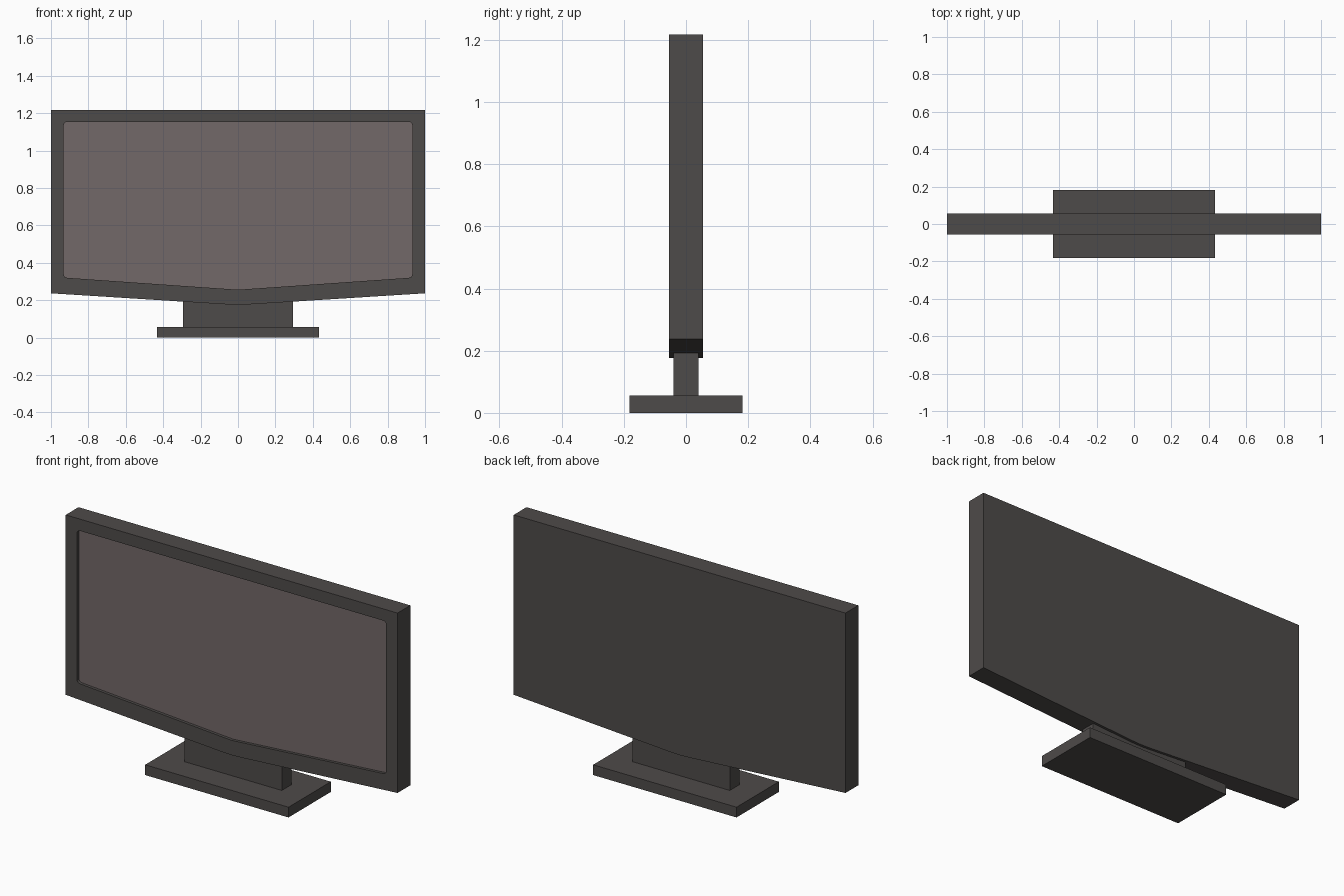
import bpy, bmesh
from mathutils import Vector

if "Cube" in bpy.data.objects:
    bpy.data.objects.remove(bpy.data.objects["Cube"])


def material(name, rgb):
    m = bpy.data.materials.new(name)
    m.diffuse_color = (*rgb, 1)
    m.use_nodes = True
    m.node_tree.nodes["Principled BSDF"].inputs["Base Color"].default_value = m.diffuse_color
    return m


FRAME = material("charcoal_plastic", (0.076, 0.070, 0.067))
SCREEN = material("grey_screen", (0.171, 0.138, 0.138))


def rounded(points, cuts, steps=4):
    """Round each corner of a 2D outline, starting the given distance from it."""
    out = []
    for i, (p, d) in enumerate(zip(points, cuts)):
        p = Vector(p)
        if d == 0:
            out.append(p)
            continue
        a = p + (Vector(points[i - 1]) - p).normalized() * d
        b = p + (Vector(points[(i + 1) % len(points)]) - p).normalized() * d
        for k in range(steps + 1):
            t = k / steps
            out.append(a * (1 - t) ** 2 + p * 2 * t * (1 - t) + b * t * t)
    return out


def slab(name, outline, y0, y1, mat):
    """Extrude an x-z outline from y0 to y1."""
    bm = bmesh.new()
    face = bm.faces.new([bm.verts.new((p[0], y0, p[1])) for p in outline])
    new = bmesh.ops.extrude_face_region(bm, geom=[face])["geom"]
    verts = [g for g in new if isinstance(g, bmesh.types.BMVert)]
    bmesh.ops.translate(bm, verts=verts, vec=(0, y1 - y0, 0))
    bmesh.ops.recalc_face_normals(bm, faces=bm.faces)
    me = bpy.data.meshes.new(name)
    bm.to_mesh(me)
    bm.free()
    me.materials.append(mat)
    ob = bpy.data.objects.new(name, me)
    bpy.context.collection.objects.link(ob)
    return ob


def house(half, top, side, tip):
    """Rectangle whose bottom edge dips to a shallow point."""
    return [(-half, top), (half, top), (half, side), (0, tip), (-half, side)]


def block(half, z0, z1):
    return [(-half, z1), (half, z1), (half, z0), (-half, z0)]


# Housing
housing = slab("housing", rounded(house(1.0, 1.217, 0.237, 0.174), [0, 0, 0, 0.06, 0]),
               -0.055, 0.055, FRAME)

# Recess cut into the front
opening = rounded(house(0.932, 1.153, 0.321, 0.256), [0.02, 0.02, 0.02, 0, 0.02])
cutter = slab("recess_cutter", opening, -0.1, -0.037, FRAME)
cutter.hide_render = True
cutter.hide_set(True)
cutter.display_type = 'WIRE'
cut = housing.modifiers.new("recess", 'BOOLEAN')
cut.operation = 'DIFFERENCE'
cut.solver = 'EXACT'
cut.object = cutter

# Screen panel on the recess floor
slab("screen", opening, -0.039, -0.034, SCREEN)

# Stand
slab("stand_neck", block(0.293, 0.055, 0.195), -0.041, 0.041, FRAME)
slab("stand_base", block(0.432, 0.0, 0.056), -0.182, 0.182, FRAME)
